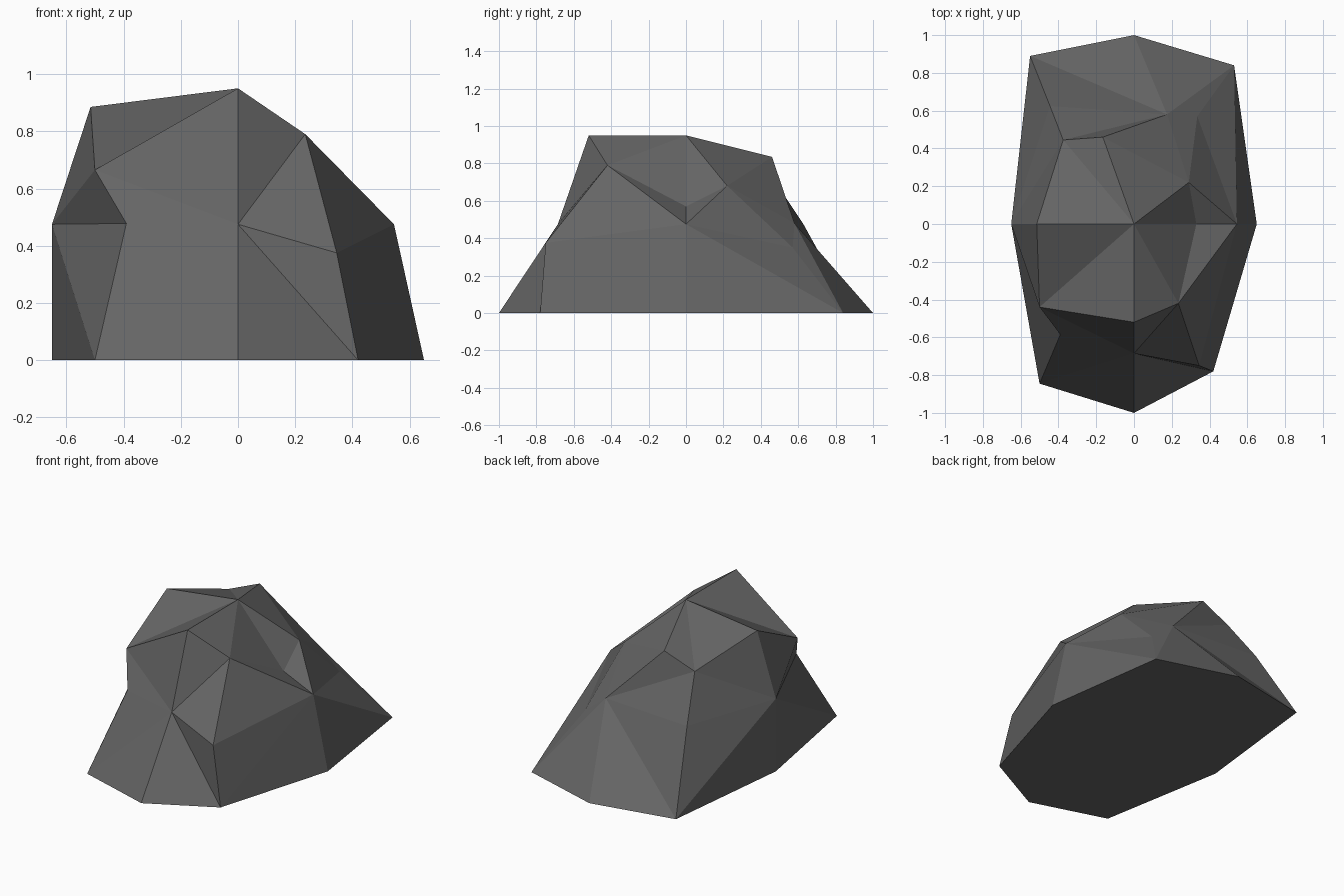
import bpy, bmesh

if "Cube" in bpy.data.objects:
    bpy.data.objects.remove(bpy.data.objects["Cube"])

# Three eight-point outlines, counter-clockwise from +x (even = side centre, odd = corner)
BASE = [(.65, 0, 0), (.53, .84, 0), (0, 1, 0), (-.55, .89, 0),
        (-.65, 0, 0), (-.5, -.845, 0), (0, -1, 0), (.42, -.78, 0)]
WAIST = [(.545, 0, .475), (.335, .57, .35), (.175, .58, .48), (-.445, .625, .48),
         (-.65, 0, .475), (-.39, -.585, .478), (0, -.685, .475), (.345, -.75, .375)]
CROWN = [(.33, 0, .57), (.29, .22, .68), (-.165, .46, .835), (-.375, .445, .75),
         (-.515, 0, .885), (-.5, -.44, .665), (0, -.52, .95), (.235, -.42, .79)]

bm = bmesh.new()
base, waist, crown = ([bm.verts.new(p) for p in ring] for ring in (BASE, WAIST, CROWN))
peak = bm.verts.new((0, 0, .95))


def band(low, high, corner_low):
    """Join two outlines, folding each panel between a corner and a side centre."""
    for i in range(8):
        j = (i + 1) % 8
        a, b, c, d = low[i], low[j], high[j], high[i]
        if (i % 2 == 1) == corner_low:
            faces = ((a, b, c), (a, c, d))
        else:
            faces = ((a, b, d), (b, c, d))
        for f in faces:
            bm.faces.new(f)


# Sides
band(base, waist, True)
band(waist, crown, False)
# Top
for i in range(8):
    bm.faces.new((crown[i], crown[(i + 1) % 8], peak))
# Underside
bm.faces.new(base[::-1])

bmesh.ops.recalc_face_normals(bm, faces=bm.faces)
mesh = bpy.data.meshes.new("rock")
bm.to_mesh(mesh)
bm.free()
rock = bpy.data.objects.new("rock", mesh)
bpy.context.collection.objects.link(rock)

# Dark grey stone
mat = bpy.data.materials.new("dark_stone")
mat.diffuse_color = (.13, .13, .13, 1)
mat.use_nodes = True
mat.node_tree.nodes["Principled BSDF"].inputs["Base Color"].default_value = mat.diffuse_color
mesh.materials.append(mat)
